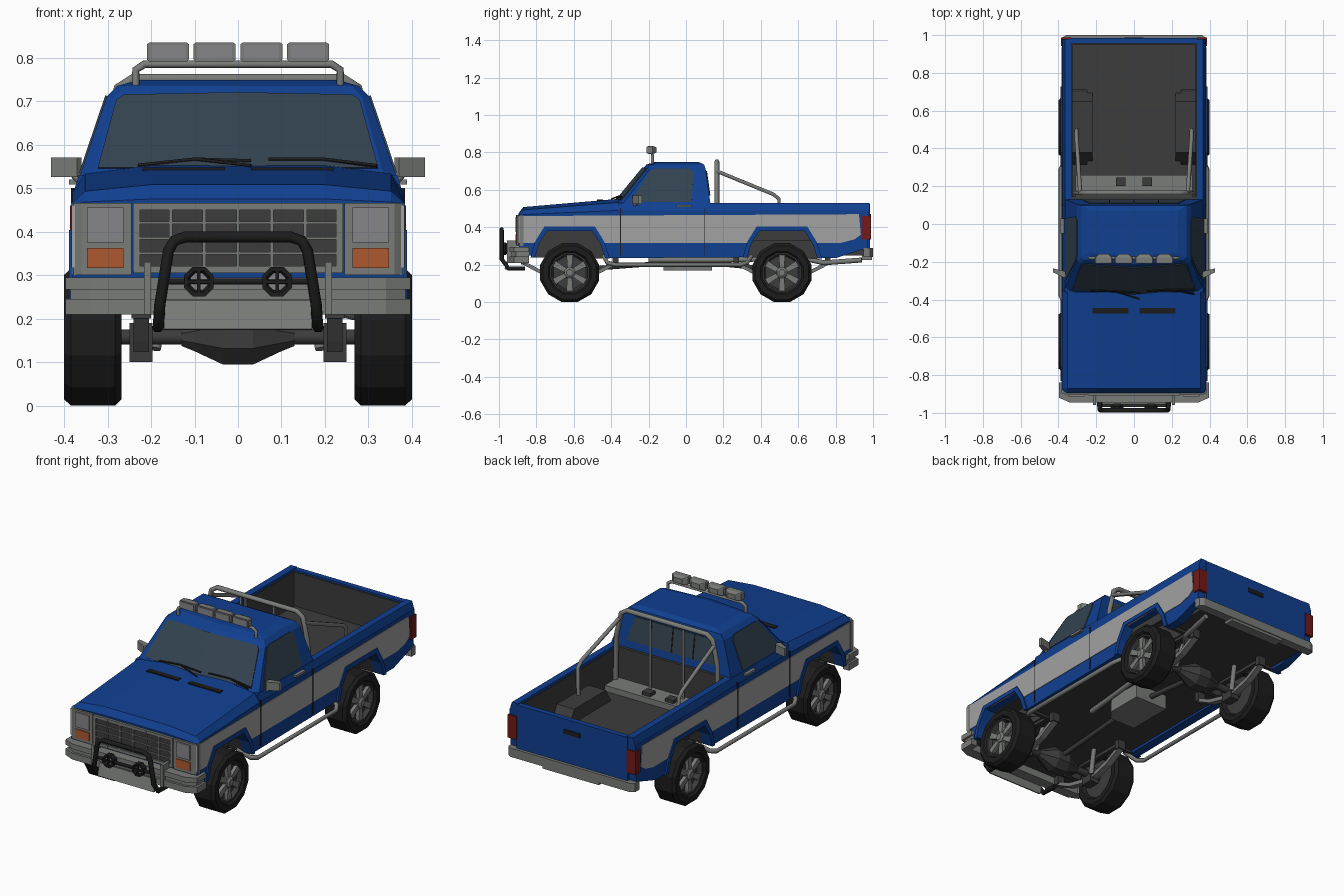
import bpy, bmesh, math
from mathutils import Vector

if "Cube" in bpy.data.objects:
    bpy.data.objects.remove(bpy.data.objects["Cube"])


def mat(name, r, g, b):
    m = bpy.data.materials.new(name)
    m.diffuse_color = (r, g, b, 1)
    m.use_nodes = True
    m.node_tree.nodes["Principled BSDF"].inputs["Base Color"].default_value = m.diffuse_color
    return m


BLUE = mat("blue_paint", .005, .05, .28)
STRIPE = mat("stripe_grey", .36, .36, .36)
METAL = mat("metal", .19, .2, .19)
DARK = mat("dark_grey", .045, .045, .045)
BLACK = mat("black", .012, .012, .012)
GLASS = mat("glass", .033, .055, .08)
LENS = mat("lens", .24, .24, .25)
AMBER = mat("amber", .42, .1, .03)
RED = mat("red", .17, .01, .01)


# ---- helpers ----
def loft(name, loops, m, mirror=False, closed=False):
    """Skin a list of equal-length point loops."""
    bm = bmesh.new()
    rows = [[bm.verts.new(p) for p in lp] for lp in loops]
    n = len(rows[0])
    for a, b in zip(rows, rows[1:] + (rows[:1] if closed else [])):
        for i in range(n):
            j = (i + 1) % n
            bm.faces.new((a[i], a[j], b[j], b[i]))
    if not closed:
        bm.faces.new(rows[0])
        bm.faces.new(rows[-1])
    bmesh.ops.recalc_face_normals(bm, faces=bm.faces)
    me = bpy.data.meshes.new(name)
    bm.to_mesh(me)
    bm.free()
    me.materials.append(m)
    ob = bpy.data.objects.new(name, me)
    bpy.context.collection.objects.link(ob)
    if mirror:
        ob.modifiers.new("mirror", 'MIRROR')
    return ob


def side(name, pts, x0, x1, m, mirror=True):
    return loft(name, [[(x, y, z) for y, z in pts] for x in (x0, x1)], m, mirror)


def plan(name, pts, z0, z1, m, mirror=False):
    return loft(name, [[(x, y, z) for x, y in pts] for z in (z0, z1)], m, mirror)


def box(name, x0, x1, y0, y1, z0, z1, m, mirror=False):
    return plan(name, [(x0, y0), (x1, y0), (x1, y1), (x0, y1)], z0, z1, m, mirror)


def panel(name, pts, t, m, mirror=False):
    p = [Vector(q) for q in pts]
    n = (p[1] - p[0]).cross(p[2] - p[0]).normalized() * t
    return loft(name, [[q - n for q in p], [q + n for q in p]], m, mirror)


def flip(pts):
    return [(-p[0], *p[1:]) for p in reversed(pts) if p[0] > 0]


def full(half):
    return half + flip(half)


def tube(name, pts, r, m, mirror=False):
    cu = bpy.data.curves.new(name, 'CURVE')
    cu.dimensions, cu.bevel_depth, cu.bevel_resolution, cu.use_fill_caps = '3D', r, 1, True
    for path in [pts] + ([flip(pts)] if mirror else []):
        s = cu.splines.new('POLY')
        s.points.add(len(path) - 1)
        for q, p in zip(s.points, path):
            q.co = (*p, 1)
    cu.materials.append(m)
    ob = bpy.data.objects.new(name, cu)
    bpy.context.collection.objects.link(ob)


def lathe(name, prof, c, n, m, axis='x', mirror=False, closed=False):
    """Rings (offset, radius) around the x or y axis through c."""
    loops = []
    for d, r in prof:
        ring = []
        for i in range(n):
            a = 2 * math.pi * (i + .5) / n
            u, v = r * math.sin(a), r * math.cos(a)
            ring.append((c[0] + d, c[1] + u, c[2] + v) if axis == 'x' else (c[0] + u, c[1] + d, c[2] + v))
        loops.append(ring)
    return loft(name, loops, m, mirror, closed)


# ---- body sides with wheel arches, flares and stripe ----
ARCH = [(-.185, .24), (-.165, .31), (-.12, .38), (.12, .38), (.165, .31), (.19, .235)]
FRONT, REAR = -.622, .513


def arch(cy, k=1.0, kz=1.0):
    return [(cy + y * k, .25 + (z - .25) * kz) for y, z in ARCH]


side("body_side", [(-.895, .465), (-.895, .27)] + arch(FRONT) + arch(REAR) +
     [(.8, .235), (.97, .29), (.98, .49), (-.36, .49)], .33, .38, BLUE)
rail = [(.33, .485), (.38, .485), (.366, .53), (.33, .53)]
loft("bed_rail", [[(x, y, z) for x, z in rail] for y in (-.36, .98)], BLUE, True)
notch = [[(y, max(z, .317)) for y, z in arch(c)] for c in (FRONT, REAR)]
side("side_stripe", [(-.897, .46), (-.897, .317)] + notch[0] + notch[1] +
     [(.83, .317), (.9, .335), (.935, .36), (.925, .47)], .375, .383, STRIPE)
for tag, cy in (("front", FRONT), ("rear", REAR)):
    ring = arch(cy) + arch(cy, 1.13, 1.18)[::-1]
    side(tag + "_arch_flare", ring, .37, .389, BLUE)
    side(tag + "_wheel_well", ring, .24, .334, DARK)
    side(tag + "_well_wall", arch(cy, 1.13, 1.18), .22, .242, DARK)
for y in (-.35, .1):
    box("door_seam", .375, .3845, y - .002, y + .002, .25, .5, BLACK, True)
box("door_handle", .37, .388, -.05, .03, .508, .52, METAL, True)

# ---- hood, cowl, cab ----
hood = [(-.895, .46, .468, .475), (-.87, .468, .493, .508), (-.36, .49, .533, .552)]
loft("hood", [full([(.36, y, .44), (.38, y, a), (.352, y, b), (.2, y, c)]) for y, a, b, c in hood], BLUE)
box("hood_vent", .03, .22, -.475, -.445, .535, .5475, BLACK, True)
cab = [(.53, -.385, .335, -.355, .363, -.335, .13), (.71, -.235, .285, -.21, .302, -.195, .105),
       (.735, -.212, .262, -.19, .278, -.175, .097), (.748, -.17, .22, -.155, .23, -.145, .07)]
loft("cab", [full([(0, a, z), (b, c, z), (d, e, z), (d, f, z), (0, f, z)])
             for z, a, b, c, d, e, f in cab], BLUE)
box("cab_lower", -.34, .34, -.38, .13, .25, .53, DARK)


def cab_x(z):
    return .363 - (z - .53) / .18 * .061


def shield_y(x, z):
    return -.385 + (z - .53) / .18 * .148 + .09 * abs(x)


panel("windshield", [(x, shield_y(x, z), z) for x, z in
                     ((0, .545), (.322, .545), (.28, .7), (.262, .713), (0, .718))], .004, GLASS, True)
panel("side_window", [(cab_x(z), y, z) for y, z in
                      ((-.3, .535), (.03, .535), (.04, .69), (.02, .712), (-.17, .712), (-.19, .7))],
      .004, GLASS, True)
panel("rear_window", [(x, .13 - (z - .53) * .139, z) for x, z in
                      ((-.27, .57), (.27, .57), (.23, .7), (-.23, .7))], .004, GLASS)
for x in (-.13, 0, .13):
    tube("rear_window_divider", [(x, .126, .57), (x, .108, .7)], .005, BLACK)
for x0, z0, x1, z1 in ((-.23, .553, .03, .563), (.07, .567, .32, .55)):
    xm = (x0 + x1) / 2
    tube("wiper", [(x0, shield_y(x0, z0) - .008, z0), (xm, shield_y(xm, .567) - .01, .567),
                   (x1, shield_y(x1, z1) - .008, z1)], .004, BLACK)
    tube("wiper_arm", [(xm, shield_y(xm, .567) - .01, .567), (x1, -.4 + .09 * abs(x1), .552)], .004, BLACK)
plan("side_mirror", [(.36, -.275), (.37, -.285), (.43, -.255), (.43, -.235), (.365, -.25)], .525, .57, METAL, True)
tube("mirror_arm", [(.355, -.28, .51), (.375, -.265, .53)], .01, METAL, True)

# ---- bed ----
box("floor", -.25, .25, -.885, .97, .25, .33, DARK)
for y0, y1 in ((-.42, .315), (.71, .97), (-.885, -.82)):
    box("floor_side", .24, .335, y0, y1, .25, .33, DARK, True)
box("bed_liner_side", .325, .336, .13, .96, .33, .515, DARK, True)
box("bed_front_wall", -.335, .335, .125, .145, .3, .53, DARK)
box("tailgate", -.335, .335, .955, .984, .28, .525, BLUE)
box("tailgate_liner", -.33, .33, .948, .957, .33, .515, DARK)
box("tailgate_handle", -.05, .05, .98, .988, .445, .47, BLACK)
box("tail_light", .333, .386, .942, .988, .335, .46, RED, True)
plan("rear_bumper", full([(.2, 1), (.36, 1), (.383, .985), (.383, .95), (.2, .95)]), .24, .288, METAL)
box("bumper_step", -.17, .17, .94, .995, .225, .25, METAL)

# ---- roll bar in the bed ----
tube("roll_hoop", full([(.31, .165, .33), (.305, .165, .6), (.275, .165, .73), (.24, .165, .752)]), .013, METAL)
tube("roll_brace", [(.285, .165, .7), (.305, .47, .575), (.305, .497, .55), (.3, .5, .39)], .011, METAL, True)
for x in (-.1, .1):
    tube("rack_upright", [(x, .165, .34), (x, .165, .752)], .007, METAL)
box("rack_base", -.31, .31, .145, .26, .33, .362, METAL)
box("rack_bracket", .045, .095, .2, .245, .36, .38, DARK, True)

# ---- roof lights ----
tube("roof_light_bar", full([(.235, -.18, .735), (.235, -.18, .772), (.215, -.18, .785)]), .009, METAL)
for x in (-.161, -.054, .054, .161):
    loft("roof_lamp", [[(x + sx * w, y, .813 + sz * h) for sx, sz in
                        ((-1, -.8), (-.9, -1), (.9, -1), (1, -.8), (1, .8), (.9, 1), (-.9, 1), (-1, .8))]
                       for y, w, h in ((-.207, .048, .022), (-.178, .048, .022), (-.158, .025, .014))], METAL)
    box("roof_lamp_lens", x - .04, x + .04, -.21, -.2, .797, .829, LENS)

# ---- front end ----
box("nose", -.36, .36, -.893, -.86, .26, .465, BLUE)
box("grille_back", -.24, .24, -.9, -.88, .31, .465, DARK)
for z, h in ((.458, .008), (.42, .003), (.385, .003), (.35, .003), (.313, .008)):
    box("grille_bar", -.24, .24, -.908, -.89, z - h, z + h, METAL)
for x, w in ((-.233, .008), (-.155, .004), (-.078, .004), (0, .004), (.078, .004), (.155, .004), (.233, .008)):
    box("grille_upright", x - w, x + w, -.909, -.89, .31, .465, METAL)
plan("headlight_bezel", [(.245, -.906), (.36, -.906), (.384, -.89), (.384, -.87), (.245, -.87)], .3, .466, METAL, True)
box("headlight", .263, .347, -.912, -.9, .375, .455, LENS, True)
box("turn_signal", .263, .347, -.911, -.9, .316, .362, AMBER, True)
for z0, z1, d in ((.21, .245, 0), (.245, .267, .012), (.267, .295, 0)):
    plan("front_bumper", full([(.34, -.945 + d), (.397 - d, -.92 + d), (.397 - d, -.84), (.36, -.84), (.36, -.885)]),
         z0, z1, METAL)
box("bumper_guard", .2, .216, -.957, -.9, .21, .33, METAL, True)
tube("bull_bar", full([(.185, -.86, .18), (.183, -.95, .18), (.18, -.985, .23), (.16, -.986, .355),
                       (.147, -.986, .379), (.12, -.986, .388)]), .013, BLACK)
tube("bull_bar_cross", full([(.17, -.982, .285)]), .008, BLACK)
panel("skid_plate", [(-.17, -.965, .175), (.17, -.965, .175), (.17, -.948, .24), (-.17, -.948, .24)], .005, METAL)
for x in (-.09, .09):
    lathe("fog_lamp", [(-.03, .027), (-.03, .037), (0, .037), (.015, .02), (-.02, .02)], (x, -.965, .285), 8, BLACK,
          'y', closed=True)
    lathe("fog_lens", [(-.022, .03), (0, .03)], (x, -.965, .285), 8, LENS, 'y')
    box("fog_guard", x - .004, x + .004, -.998, -.985, .255, .315, BLACK)
    box("fog_guard", x - .03, x + .03, -.997, -.985, .281, .289, BLACK)

# ---- wheels, axles, springs ----
R = .163
ZC = R * math.cos(math.pi / 12)
for tag, cy in (("front", FRONT), ("rear", REAR)):
    c = (0, cy, ZC)
    lathe(tag + "_tire", [(.285, .105), (.268, .12), (.268, .148), (.283, R), (.384, R), (.4, .148), (.4, .118),
                          (.388, .108)], c, 12, BLACK, mirror=True, closed=True)
    lathe(tag + "_rim", [(.285, .11), (.37, .11), (.388, .112), (.388, .1), (.365, .09), (.365, .02)], c, 12, DARK,
          mirror=True)
    lathe(tag + "_hub", [(.36, .034), (.388, .03), (.396, .018)], c, 8, METAL, mirror=True)
    for k in range(6):
        a = k * math.pi / 3
        u, v = Vector((0, math.sin(a), math.cos(a))), Vector((0, math.cos(a), -math.sin(a)))
        quad = [Vector((0, cy, ZC)) + u * r + v * w for r, w in ((.02, -.012), (.104, -.018), (.104, .018), (.02, .012))]
        loft(tag + "_spoke", [[q + Vector((x, 0, 0)) for q in quad] for x in (.362, .384)], METAL, True)
    tube(tag + "_axle", full([(.28, cy, ZC)]), .02, DARK)
    lathe(tag + "_differential", [(-.13, .022), (-.1, .035), (-.035, .068), (.035, .068), (.1, .035), (.13, .022)],
          c, 8, DARK)
    line = [(-.25, .222), (-.15, .17), (-.05, .145), (.05, .145), (.15, .17), (.25, .222)]
    side(tag + "_leaf_spring", [(cy + y, z) for y, z in line] + [(cy + y, z - .022) for y, z in line[::-1]],
         .205, .24, METAL)
    box(tag + "_spring_clamp", .197, .25, cy - .035, cy + .035, .1, .19, DARK, True)
    for y in (-.245, .245):
        box(tag + "_spring_hanger", .2, .245, cy + y - .015, cy + y + .015, .2, .26, DARK, True)
    tube(tag + "_shock", [(.19, cy + .05, .13), (.17, cy + .1, .27)], .014, METAL, True)

# ---- underside ----
plan("transfer_case", [(-.1, -.12), (.06, -.12), (.1, -.06), (.1, .14), (-.1, .14)], .17, .26, METAL)
tube("front_driveshaft", [(0, FRONT, .17), (0, -.1, .21)], .014, DARK)
tube("rear_driveshaft", [(0, .12, .21), (0, REAR, .17)], .014, DARK)
tube("exhaust", [(.12, -.2, .225), (.16, .2, .225), (.17, .62, .235), (.27, .74, .21), (.3, .94, .225)], .015, METAL)
tube("side_step", [(.3, -.44, .245), (.37, -.42, .21), (.388, -.38, .2), (.388, .29, .2), (.37, .325, .21),
                   (.3, .35, .245)], .012, METAL, True)
